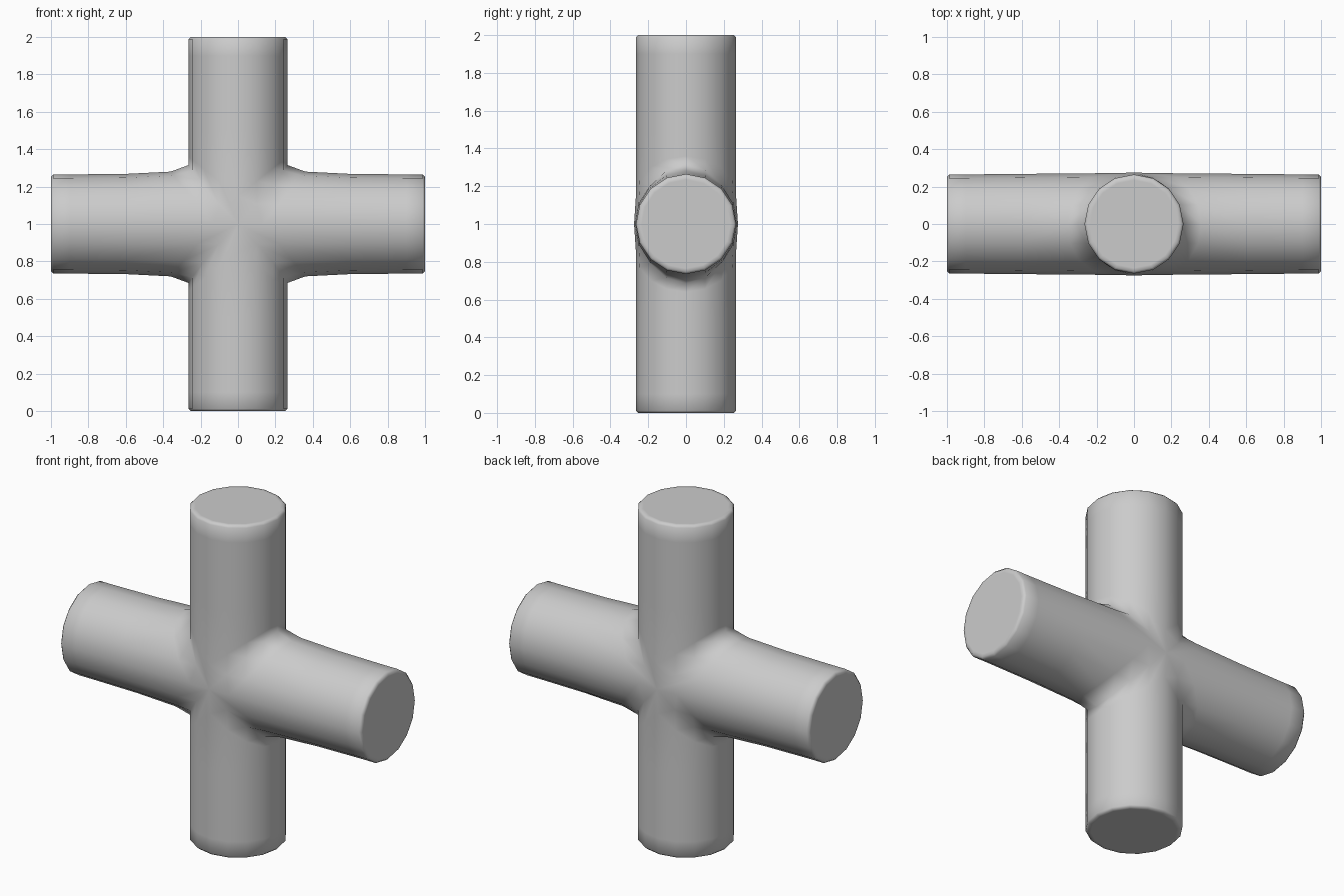
import bpy, bmesh
from math import sin, cos, pi, sqrt

if "Cube" in bpy.data.objects:
    bpy.data.objects.remove(bpy.data.objects["Cube"])

N = 16        # sides of each pipe
R = 0.265     # pipe radius
bm = bmesh.new()


def bridge(a, b):
    for i in range(N):
        j = (i + 1) % N
        bm.faces.new((a[i], a[j], b[j], b[i]))


def loft(rings):
    for a, b in zip(rings, rings[1:]):
        bridge(a, b)
    bm.faces.new(rings[-1])


ANG = [2 * pi * i / N for i in range(N)]
END = [(0.90, R), (0.988, R), (1.0, R - 0.012), (1.0, R - 0.03)]  # rounded pipe end

# Seam loops where the side arms meet the upright, sharing front and back points
seam = {1: [], -1: []}
for side in (1, -1):
    for i, a in enumerate(ANG):
        if side == -1 and i in (0, N // 2):
            seam[-1].append(seam[1][i])
            continue
        k = abs(sin(a))
        y = (R + 0.01 * (1 - k)) * cos(a)
        x = sqrt(max(R * R - (R * cos(a)) ** 2, 0))
        z = (0.275 + 0.04 * k ** 2) * sin(a)
        seam[side].append(bm.verts.new((side * x, y, 1 + z)))

# Side arms: flared next to the upright, straight to the ends
for side in (1, -1):
    rings = [seam[side]]
    rings.append([bm.verts.new((side * (0.13 + 0.23 * abs(sin(a))),
                                0.272 * cos(a), 1 + 0.28 * sin(a))) for a in ANG])
    for x, r in [(0.6, 0.268)] + END:
        rings.append([bm.verts.new((side * x, r * cos(a), 1 + r * sin(a))) for a in ANG])
    loft(rings)

# Upright: upper and lower halves grow from the matching seam halves
for up in (1, -1):
    half = [(up * i) % N for i in range(N // 2 + 1)]
    rings = [[seam[1][i] for i in half] + [seam[-1][i] for i in half[-2:0:-1]]]
    rings.append([bm.verts.new((R * sin(a), R * cos(a),
                                1 + up * (0.15 + 0.21 * abs(sin(a))))) for a in ANG])
    for h, r in [(0.5, R)] + END:
        rings.append([bm.verts.new((r * sin(a), r * cos(a), 1 + up * h)) for a in ANG])
    loft(rings)

bmesh.ops.recalc_face_normals(bm, faces=bm.faces)
for f in bm.faces:
    f.smooth = True
mesh = bpy.data.meshes.new("cross_pipe")
bm.to_mesh(mesh)
bm.free()
bpy.context.collection.objects.link(bpy.data.objects.new("cross_pipe", mesh))
